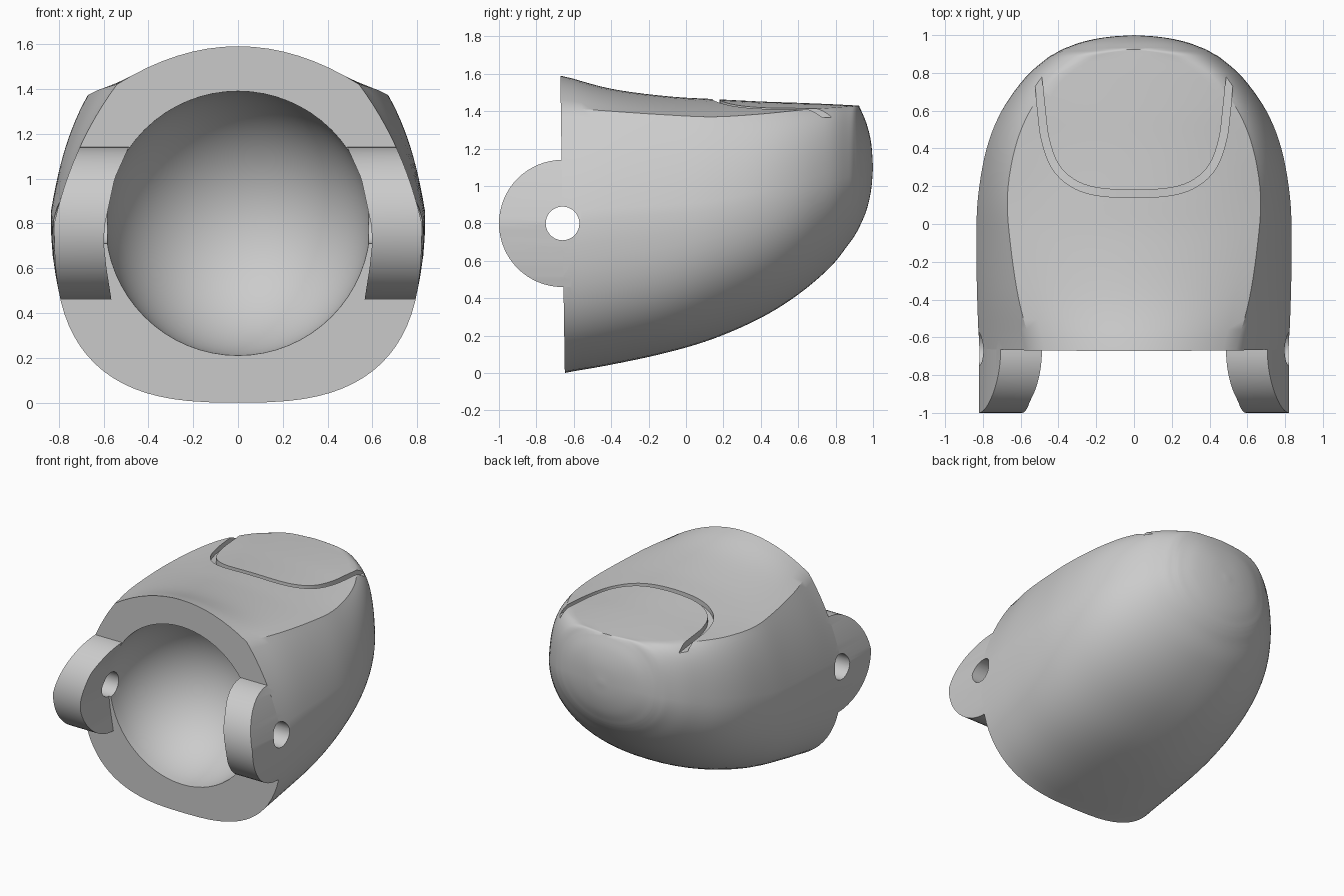
import bpy, bmesh, math
from mathutils import Vector

if "Cube" in bpy.data.objects:
    bpy.data.objects.remove(bpy.data.objects["Cube"])

grey = bpy.data.materials.new("neutral_grey")
grey.diffuse_color = (0.6, 0.6, 0.6, 1)
grey.use_nodes = True
grey.node_tree.nodes["Principled BSDF"].inputs["Base Color"].default_value = grey.diffuse_color


def spline(rows, steps):
    """Smooth curve through rows of numbers."""
    p = [Vector(r) for r in rows]
    p = [2 * p[0] - p[1]] + p + [2 * p[-1] - p[-2]]
    out = []
    for i in range(1, len(p) - 2):
        a, b, c, d = p[i - 1:i + 3]
        for k in range(steps):
            t = k / steps
            out.append(0.5 * (2 * b + (c - a) * t + (2 * a - 5 * b + 4 * c - d) * t * t
                              + (3 * b - a - 3 * c + d) * t ** 3))
    return out + [p[-2]]


def loft(name, rings):
    """Closed solid through equal-length rings."""
    bm = bmesh.new()
    vs = [[bm.verts.new(p) for p in r] for r in rings]
    n = len(vs[0])
    for r0, r1 in zip(vs, vs[1:]):
        for i in range(n):
            bm.faces.new((r0[i], r0[(i + 1) % n], r1[(i + 1) % n], r1[i]))
    bm.faces.new(vs[0])
    bm.faces.new(vs[-1])
    bmesh.ops.remove_doubles(bm, verts=bm.verts, dist=1e-5)
    bmesh.ops.dissolve_degenerate(bm, edges=bm.edges, dist=1e-5)
    bmesh.ops.recalc_face_normals(bm, faces=bm.faces)
    me = bpy.data.meshes.new(name)
    bm.to_mesh(me)
    bm.free()
    ob = bpy.data.objects.new(name, me)
    bpy.context.collection.objects.link(ob)
    me.materials.append(grey)
    return ob


def boolean(target, other, op):
    m = target.modifiers.new(op, 'BOOLEAN')
    m.operation, m.object, m.solver = op, other, 'EXACT'
    bpy.context.view_layer.objects.active = target
    bpy.ops.object.modifier_apply(modifier=m.name)
    bpy.data.objects.remove(other)


def half_section(r):
    """Top arc, side arc, lower arc: (x, z) points from top to bottom."""
    y, zt, xc, zc, w, zw, zb, n, k = r
    xc, w = max(xc, 0), max(w, 0)
    pts = [(xc * i / 8, zt - (zt - zc) * (i / 8) ** 2) for i in range(8)]
    cx = xc + (w - xc) * (0.72 + 0.28 * k)
    cz = zc + (zw - zc) * 0.44 * (1 - k)
    for i in range(12):
        t = i / 12
        pts.append(((1 - t) ** 2 * xc + 2 * t * (1 - t) * cx + t * t * w,
                    (1 - t) ** 2 * zc + 2 * t * (1 - t) * cz + t * t * zw))
    for i in range(21):
        a = math.pi / 2 * i / 20
        pts.append((w * max(math.cos(a), 0) ** (2 / n), zw - (zw - zb) * math.sin(a) ** (2 / n)))
    pts[-1] = (0, zb)
    return pts


# Fingertip body: y, top z, crease x, crease z, half width, widest z, bottom z, squareness, bulge
main = [(-.66, 1.59, .54, 1.42, .82, .80, 0, 2.8, 0),
        (-.4, 1.52, .61, 1.40, .83, .83, .045, 2.7, 0),
        (-.1, 1.48, .655, 1.38, .835, .85, .11, 2.6, 0),
        (.15, 1.465, .67, 1.37, .825, .87, .185, 2.4, .1),
        (.4, 1.452, .63, 1.385, .78, .92, .295, 2.3, .3),
        (.6, 1.445, .55, 1.405, .70, .96, .42, 2.2, .5),
        (.77, 1.438, .42, 1.418, .58, 1.02, .565, 2.1, .75),
        (.87, 1.433, .26, 1.426, .47, 1.05, .69, 2, .9),
        (.905, 1.431, .16, 1.43, .415, 1.06, .74, 2, 1),
        (.925, 1.43, 0, 1.43, .38, 1.07, .775, 2, 1)]
tip = [main[-1],
       (.965, 1.335, 0, 1.335, .27, 1.09, .87, 2, 1),
       (.99, 1.23, 0, 1.23, .14, 1.1, .98, 2, 1),
       (1, 1.1, 0, 1.1, 0, 1.1, 1.1, 2, 1)]
rings = []
for j, r in enumerate(spline(main, 5)[:-1] + spline(tip, 5)):
    h = half_section(r)
    full = h + [(-x, z) for x, z in h[-2:0:-1]]
    rings.append([(x, r[0] - (0.015 * (z - .8) if j == 0 else 0), z) for x, z in full])
body = loft("fingertip_body", rings)

# Hinge tabs: rounded ears following the body wall outside and the socket inside
wall = half_section(main[0])
inner = [(.46, .565), (.6, .587), (.72, .6), (.8, .593), (1.0, .55), (1.14, .487)]


def lookup(table, z):
    for (z0, x0), (z1, x1) in zip(table, table[1:]):
        if z0 <= z <= z1:
            return x0 + (x1 - x0) * (z - z0) / max(z1 - z0, 1e-9)
    return table[-1][1]


outer = sorted((z, x) for x, z in wall)
for s in (1, -1):
    ear = []
    for i in range(33):
        a = math.radians(-90 + 180 * i / 32)
        z, y = .8 + .34 * math.sin(a), -.66 - .34 * math.cos(a)
        xo, xi = lookup(outer, z), lookup(inner, z)
        ear.append([(s * xi, y, z), (s * xo, y, z), (s * xo, -.62, z), (s * xi, -.62, z)])
    boolean(body, loft("hinge_tab", ear), 'UNION')

# Round socket and hinge pin hole
bpy.ops.mesh.primitive_uv_sphere_add(segments=64, ring_count=32, radius=.59,
                                     location=(0, -.66, .8), rotation=(math.pi / 2, 0, 0))
ball = bpy.context.object
ball.data.materials.append(grey)
boolean(body, ball, 'DIFFERENCE')
bpy.ops.mesh.primitive_cylinder_add(vertices=40, radius=.09, depth=3,
                                    location=(0, -.66, .8), rotation=(0, math.pi / 2, 0))
pin = bpy.context.object
pin.data.materials.append(grey)
boolean(body, pin, 'DIFFERENCE')

# Nail outline: U-shaped groove cut into the top
half = [(.51, .8), (.49, .6), (.47, .45), (.42, .31), (.33, .22), (.2, .172), (0, .16)]
path = spline([(x, y, 0) for x, y in half + [(-x, y) for x, y in half[-2::-1]]], 4)
groove = []
for i, p in enumerate(path):
    d = (path[min(i + 1, len(path) - 1)] - path[max(i - 1, 0)]).normalized()
    side = Vector((-d.y, d.x, 0)) * .02
    floor = 1.43 - .25 * p.x ** 2
    a, b = p + side, p - side
    groove.append([(a.x, a.y, floor), (b.x, b.y, floor), (b.x, b.y, 1.6), (a.x, a.y, 1.6)])
boolean(body, loft("nail_groove", groove), 'DIFFERENCE')

bpy.ops.object.select_all(action='DESELECT')
body.select_set(True)
bpy.context.view_layer.objects.active = body
bpy.ops.object.shade_smooth_by_angle(angle=math.radians(30))
